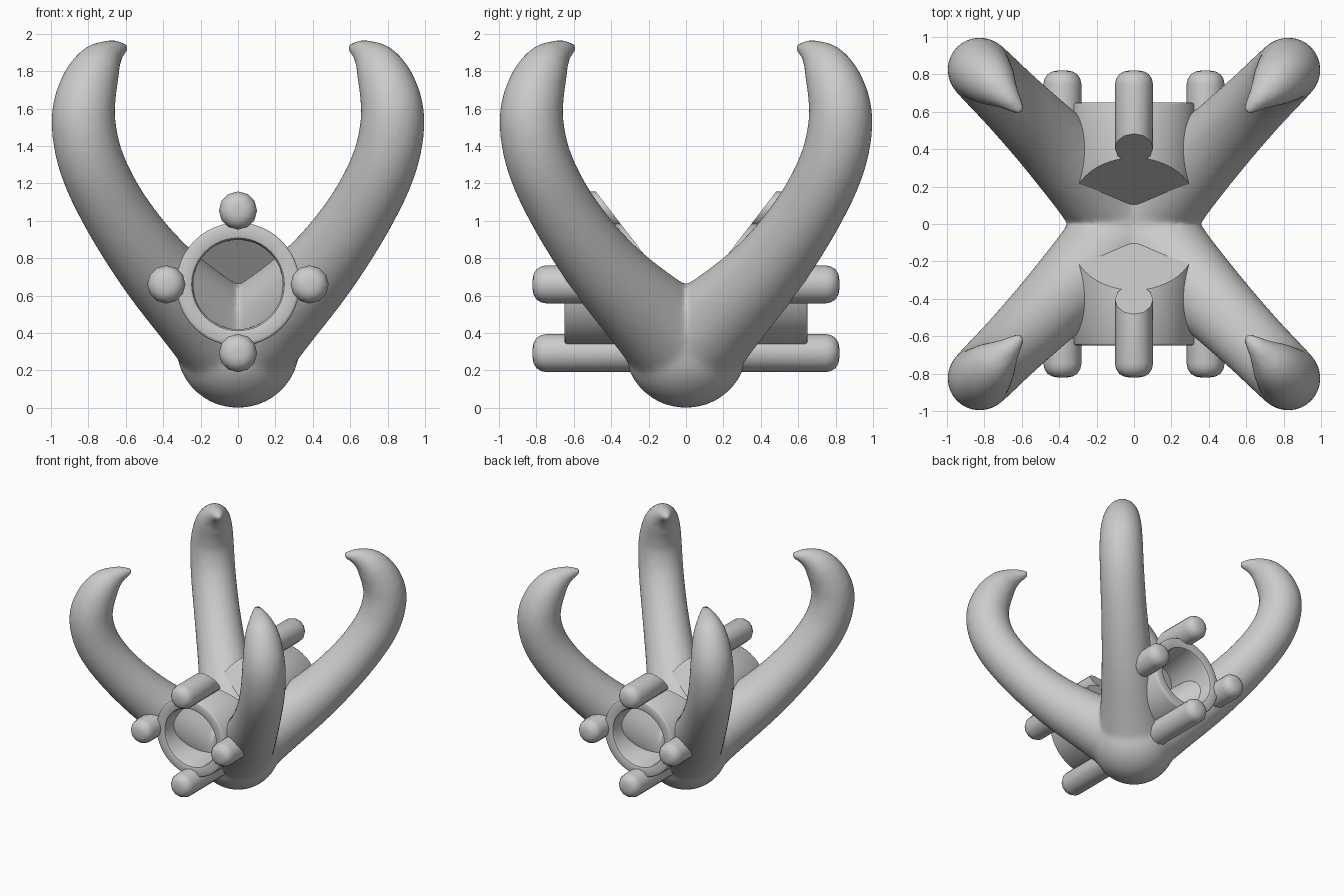
import bpy, bmesh, math
from mathutils import Vector

if "Cube" in bpy.data.objects:
    bpy.data.objects.remove(bpy.data.objects["Cube"])


def finish(name, bm, angle=None):
    bmesh.ops.recalc_face_normals(bm, faces=bm.faces)
    me = bpy.data.meshes.new(name)
    bm.to_mesh(me)
    bm.free()
    ob = bpy.data.objects.new(name, me)
    bpy.context.collection.objects.link(ob)
    if angle:
        bpy.ops.object.select_all(action='DESELECT')
        ob.select_set(True)
        bpy.context.view_layer.objects.active = ob
        bpy.ops.object.shade_smooth_by_angle(angle=math.radians(angle))
    return ob


def skin_rings(bm, rings):
    # bridges consecutive vertex rings and caps both ends
    for a, b in zip(rings, rings[1:]):
        n = len(a)
        for i in range(n):
            bm.faces.new((a[i], a[(i + 1) % n], b[(i + 1) % n], b[i]))
    bm.faces.new(rings[0])
    bm.faces.new(rings[-1])


# Four curved claws: (x, z, radius) along each diagonal path
PATH = [(0.0, .33, .31), (.18, .48, .25), (.435, .74, .205), (.645, 1.03, .183),
        (.78, 1.3, .177), (.826, 1.53, .172), (.803, 1.70, .157),
        (.745, 1.83, .125), (.675, 1.90, .072), (.61, 1.925, .032)]


def spline(points, steps):
    p = [Vector(q) for q in points]
    p = [2 * p[0] - p[1]] + p + [2 * p[-1] - p[-2]]
    out = []
    for i in range(1, len(p) - 2):
        a, b, c, d = p[i - 1:i + 3]
        for k in range(steps):
            t = k / steps
            out.append(.5 * (2 * b + (c - a) * t + (2 * a - 5 * b + 4 * c - d) * t * t
                             + (3 * b - a - 3 * c + d) * t ** 3))
    return out + [p[-2]]


def add_claw(bm, sx, sy):
    pts = spline(PATH, 5)
    side = Vector((-sy, sx, 0)).normalized()
    pos = [Vector((sx * q.x, sy * q.x, q.y)) for q in pts]
    rings = []
    for i, c in enumerate(pos):
        tan = (pos[min(i + 1, len(pos) - 1)] - pos[max(i - 1, 0)]).normalized()
        nor = tan.cross(side)
        rings.append([bm.verts.new(c + pts[i].z * (math.cos(a) * side + math.sin(a) * nor))
                      for a in (2 * math.pi * k / 24 for k in range(24))])
    # rounded tip
    tip = pos[-1] + tan * pts[-1].z * .6
    rings.append([bm.verts.new(tip + (v.co - pos[-1]) * .55) for v in rings[-1]])
    skin_rings(bm, rings)


bm = bmesh.new()
for sx in (-1, 1):
    for sy in (-1, 1):
        add_claw(bm, sx, sy)
# round hub under the claws
hub = bmesh.ops.create_uvsphere(bm, u_segments=32, v_segments=20, radius=.33)['verts']
for v in hub:
    v.co.z = v.co.z * .98 + .323
claws = finish("claw_body", bm)
rm = claws.modifiers.new("fuse", 'REMESH')
rm.mode = 'VOXEL'
rm.voxel_size = .018
rm.use_smooth_shade = True
sm = claws.modifiers.new("soften", 'SMOOTH')
sm.factor = .5
sm.iterations = 10


def turned(name, profile, cx, cz, sy, segments):
    # turned shape along y; a profile y given as (offset,) lies on the slanted inner cut
    bm = bmesh.new()
    rings = []
    for r, y in profile:
        ring = []
        for k in range(segments):
            a = 2 * math.pi * k / segments
            x, z = cx + r * math.cos(a), cz + r * math.sin(a)
            yy = .1 + .77 * (z - .66) + y[0] if isinstance(y, tuple) else y
            ring.append(bm.verts.new((x, sy * yy, z)))
        rings.append(ring)
    skin_rings(bm, rings)
    return finish(name, bm, 40)


for sy, label in ((-1, "front"), (1, "back")):
    # hollow cup closed by a slanted floor
    turned(label + "_cup", [(.33, (0,)), (.33, .638), (.325, .646), (.315, .65), (.262, .65),
                            (.248, .645), (.24, .63), (.238, (.03,))], 0, .66, sy, 48)
    # round-ended rods around the cup
    for part, cx, cz, start in (("top", 0, 1.055, (0,)), ("bottom", 0, .293, (0,)),
                                ("left", -.383, .66, .35), ("right", .383, .66, .35)):
        turned(f"{label}_{part}_rod", [(.102, start), (.102, .745), (.096, .775), (.08, .8),
                                       (.055, .815), (.025, .82)], cx, cz, sy, 12)
